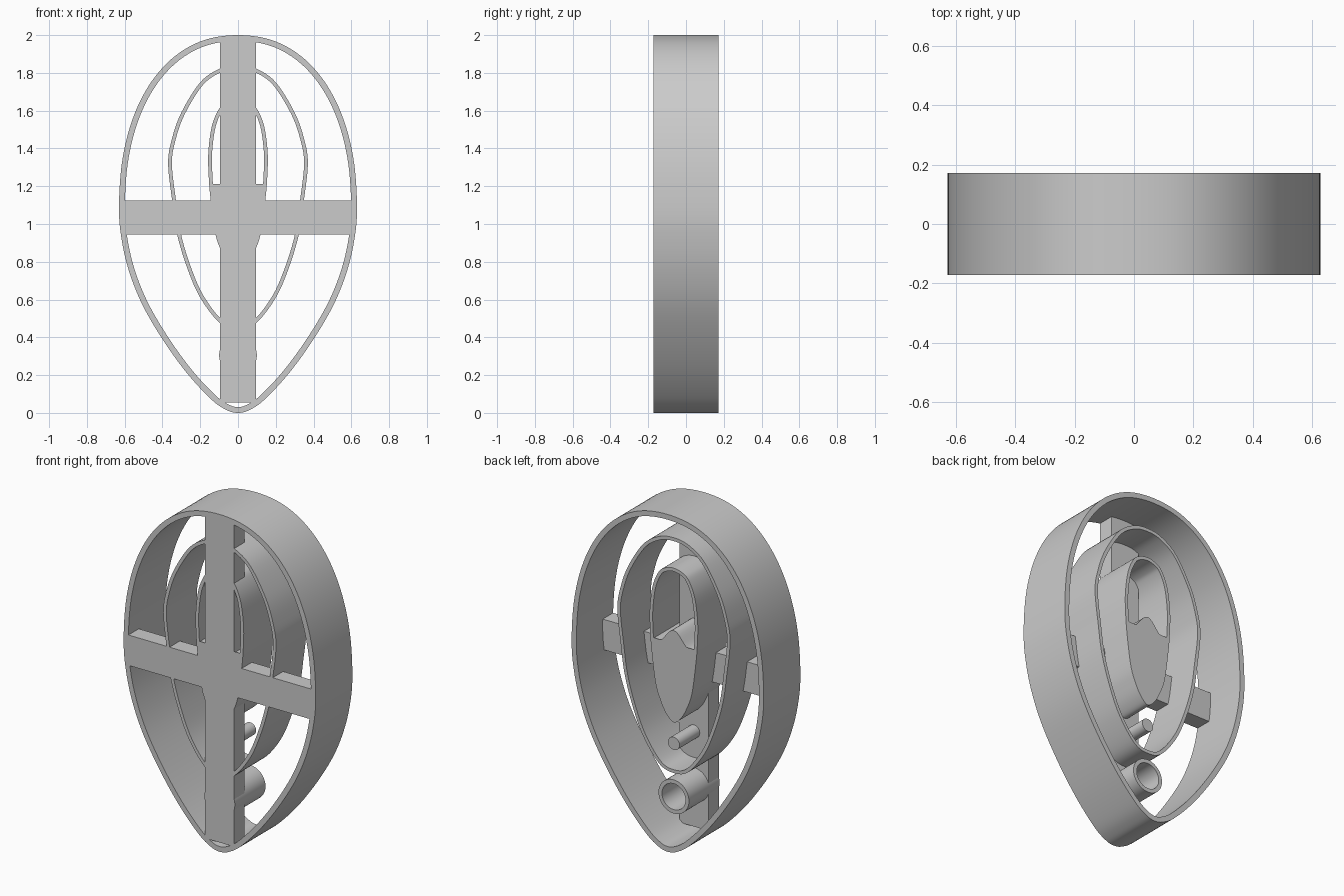
import bpy
import bmesh
import math
from mathutils import Vector

cube = bpy.data.objects.get("Cube")
if cube:
    bpy.data.objects.remove(cube, do_unlink=True)

FRONT, BACK, INNER_BACK = -0.172, 0.172, 0.115

grey = bpy.data.materials.new("plain_grey")
grey.use_nodes = True
colour = (0.6, 0.6, 0.6, 1)
grey.diffuse_color = colour
grey.node_tree.nodes["Principled BSDF"].inputs["Base Color"].default_value = colour


def finish(name, bm):
    bmesh.ops.recalc_face_normals(bm, faces=bm.faces)
    mesh = bpy.data.meshes.new(name)
    bm.to_mesh(mesh)
    bm.free()
    mesh.materials.append(grey)
    obj = bpy.data.objects.new(name, mesh)
    bpy.context.collection.objects.link(obj)
    bpy.ops.object.select_all(action="DESELECT")
    obj.select_set(True)
    bpy.context.view_layer.objects.active = obj
    bpy.ops.object.shade_smooth_by_angle(angle=math.radians(30))
    return obj


def outline(half, steps=6):
    """Mirror a right-hand half profile and smooth it into a closed loop."""
    pts = [Vector(p) for p in half]
    pts += [Vector((-p.x, p.y)) for p in reversed(pts[1:-1])]
    n, loop = len(pts), []
    for i in range(n):
        a, b, c, d = (pts[(i + k) % n] for k in (-1, 0, 1, 2))
        for s in range(steps):
            t = s / steps
            loop.append(0.5 * (2 * b + (c - a) * t + (2 * a - 5 * b + 4 * c - d) * t ** 2
                               + (3 * b - a - 3 * c + d) * t ** 3))
    return loop


def inset(loop, wall):
    """Shift a clockwise loop inward by the wall thickness."""
    n, out = len(loop), []
    for i, p in enumerate(loop):
        tangent = (loop[(i + 1) % n] - loop[i - 1]).normalized()
        out.append(p + wall * Vector((tangent.y, -tangent.x)))
    return out


def band(name, outer, inner, y0, y1):
    """Extruded closed wall between two loops."""
    bm = bmesh.new()
    rows = [[bm.verts.new((p.x, y, p.y)) for p in loop]
            for loop, y in ((outer, y0), (outer, y1), (inner, y1), (inner, y0))]
    n = len(outer)
    for k in range(4):
        a, b = rows[k], rows[(k + 1) % 4]
        for i in range(n):
            j = (i + 1) % n
            bm.faces.new((a[i], a[j], b[j], b[i]))
    return finish(name, bm)


def slab(name, loop, y0, y1):
    """Extruded solid polygon."""
    bm = bmesh.new()
    face = bm.faces.new([bm.verts.new((x, y0, z)) for x, z in loop])
    ext = bmesh.ops.extrude_face_region(bm, geom=[face])
    verts = [v for v in ext["geom"] if isinstance(v, bmesh.types.BMVert)]
    bmesh.ops.translate(bm, verts=verts, vec=(0, y1 - y0, 0))
    return finish(name, bm)


def circle(radius, z, n=40):
    return [Vector((radius * math.sin(math.tau * i / n), z + radius * math.cos(math.tau * i / n)))
            for i in range(n)]


# Outer wall: rounded crown above, tapering to a blunt point below
crown = []
for i in range(9):
    a = math.pi / 2 * i / 8
    crown.append((0.63 * math.sin(a) ** (2 / 2.2), 1.08 + 0.92 * max(0, math.cos(a)) ** (2 / 2.2)))
taper = [(0.618, 0.93), (0.58, 0.76), (0.51, 0.58), (0.40, 0.39),
         (0.27, 0.21), (0.14, 0.07), (0.06, 0.015), (0, 0)]
shell = outline(crown + taper)
band("outer_wall", shell, inset(shell, 0.031), FRONT, BACK)

# Middle wall
middle = outline([(0, 1.84), (0.095, 1.823), (0.2, 1.75), (0.3, 1.59), (0.35, 1.45), (0.37, 1.32),
                  (0.348, 1.12), (0.322, 0.945), (0.27, 0.77), (0.2, 0.61), (0.095, 0.475), (0, 0.445)])
band("middle_wall", middle, inset(middle, 0.02), FRONT, INNER_BACK)

# Inner wall and the solid fill with a wavy top edge
core = outline([(0, 1.66), (0.06, 1.645), (0.1, 1.61), (0.138, 1.52), (0.157, 1.38), (0.155, 1.25),
                (0.145, 1.13), (0.12, 0.95), (0.09, 0.86), (0.05, 0.785), (0, 0.745)])
core_inner = inset(core, 0.02)
band("inner_wall", core, core_inner, FRONT, INNER_BACK)
fill = [p for p in core_inner if p.y < 1.215]
edge = fill[0].x
for i in range(25):
    x = -edge + 2 * edge * i / 24
    fill.append(Vector((x, 1.245 + 0.045 * math.cos(math.pi * x / 0.11))))
slab("inner_fill", fill, FRONT, INNER_BACK)

# Cross-shaped brace across the front
w, low, high, side, base, top = 0.095, 0.945, 1.125, 0.612, 0.055, 1.98
right = [(w, top), (w, high), (side, high), (side, low), (w, low), (w, base)]
slab("cross_brace", right + [(-x, z) for x, z in reversed(right)], FRONT, FRONT + 0.097)

# Solid peg and hollow tube standing on the brace
slab("small_peg", circle(0.038, 0.62), -0.1, INNER_BACK)
band("round_tube", circle(0.1, 0.305), circle(0.077, 0.305), FRONT, INNER_BACK)
